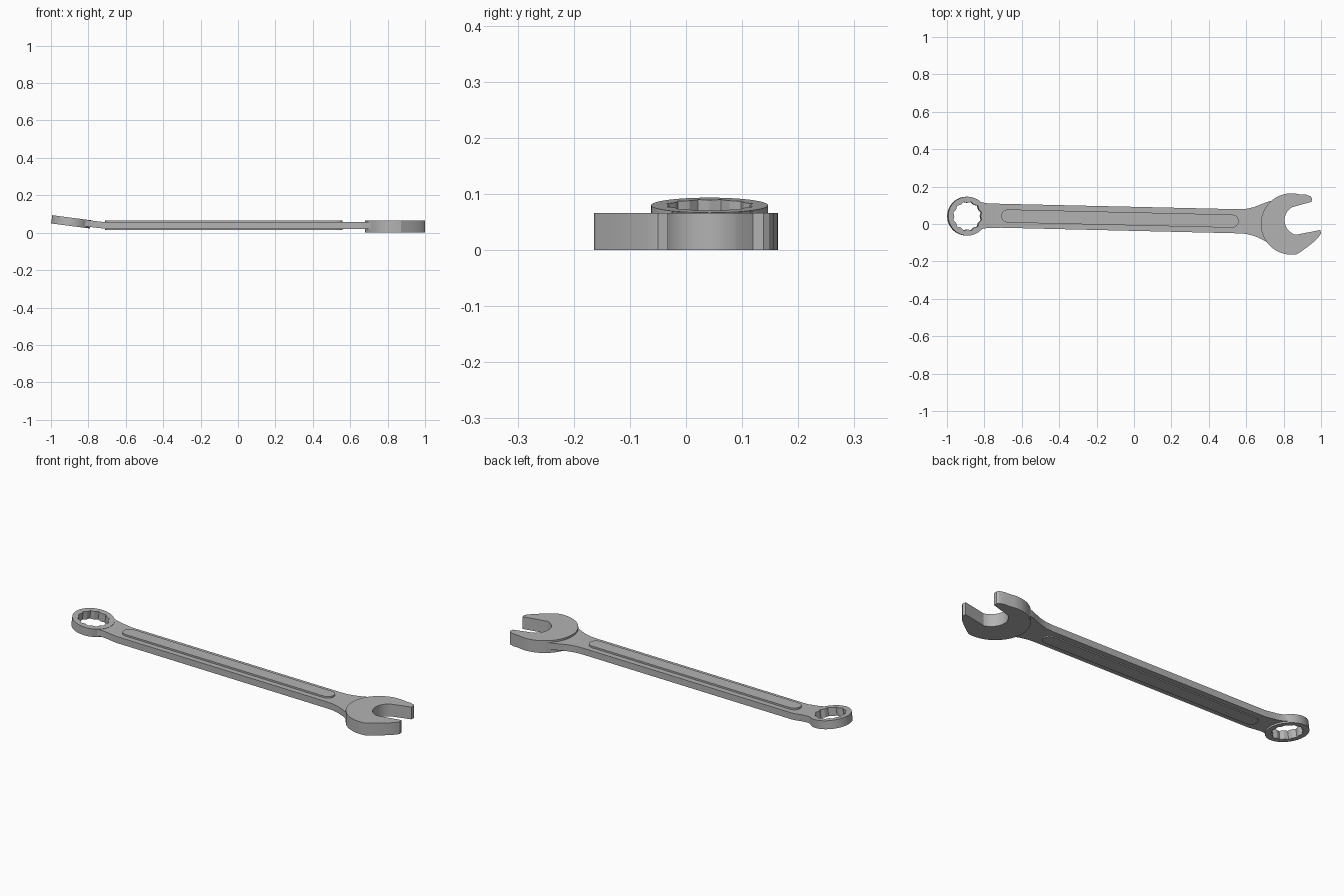
import bpy, bmesh
from math import sin, cos, radians, pi
from mathutils import Matrix

cube = bpy.data.objects.get("Cube")
if cube:
    bpy.data.objects.remove(cube, do_unlink=True)

steel = bpy.data.materials.new("steel grey")
steel.use_nodes = True
steel.diffuse_color = (0.45, 0.45, 0.45, 1)
steel.node_tree.nodes["Principled BSDF"].inputs["Base Color"].default_value = (0.45, 0.45, 0.45, 1)


def arc(cx, cy, r, start, end, n):
    angles = [radians(start + (end - start) * i / n) for i in range(n + 1)]
    return [(cx + r * cos(a), cy + r * sin(a)) for a in angles]


def finish(name, bm):
    bmesh.ops.recalc_face_normals(bm, faces=bm.faces)
    mesh = bpy.data.meshes.new(name)
    bm.to_mesh(mesh)
    bm.free()
    mesh.materials.append(steel)
    obj = bpy.data.objects.new(name, mesh)
    bpy.context.collection.objects.link(obj)
    return obj


def prism(name, outline, z0, z1, matrix=Matrix()):
    bm = bmesh.new()
    face = bm.faces.new([bm.verts.new((x, y, z0)) for x, y in outline])
    ext = bmesh.ops.extrude_face_region(bm, geom=[face])["geom"]
    verts = [g for g in ext if isinstance(g, bmesh.types.BMVert)]
    bmesh.ops.translate(bm, verts=verts, vec=(0, 0, z1 - z0))
    bm.transform(matrix)
    return finish(name, bm)


def activate(obj):
    bpy.ops.object.select_all(action="DESELECT")
    obj.select_set(True)
    bpy.context.view_layer.objects.active = obj


# Open jaw: round head, two tips and a throat turned about 15 degrees
outline = arc(0.842, 0, 0.164, 75, 280, 44)
outline += [(0.90, -0.142), (0.935, -0.117), (0.97, -0.088), (0.99, -0.066), (1.0, -0.05), (0.996, -0.032)]
outline += arc(0.885, 0.02, 0.08, 256, 119, 20)
outline += [(0.95, 0.119), (0.951, 0.138), (0.944, 0.148), (0.92, 0.157)]
jaw = prism("open_jaw", outline, 0, 0.066)

# Handle: lofted stations of x, right edge and left edge, bent up at the ring end
stations = [(-0.85, -0.045, 0.135), (-0.83, -0.034, 0.123), (-0.81, -0.026, 0.115),
            (-0.78, -0.021, 0.110), (-0.71, -0.02, 0.108), (0.56, -0.05, 0.079),
            (0.60, -0.053, 0.081), (0.64, -0.063, 0.09), (0.67, -0.075, 0.101),
            (0.70, -0.091, 0.113), (0.725, -0.106, 0.122), (0.75, -0.12, 0.125)]
bm = bmesh.new()
loops = []
for x, lo, hi in stations:
    lift = max(0, -0.71 - x) * 0.12
    corners = [(lo, 0.021), (hi, 0.021), (hi, 0.056), (lo, 0.056)]
    loops.append([bm.verts.new((x, y, z + lift)) for y, z in corners])
for a, b in zip(loops, loops[1:]):
    for i in range(4):
        j = (i + 1) % 4
        bm.faces.new((a[i], a[j], b[j], b[i]))
bm.faces.new(loops[0])
bm.faces.new(loops[-1])
handle = finish("handle", bm)

# Raised rounded strip on both faces of the handle
half = 0.6
strip = arc(half, 0, 0.035, -90, 90, 12) + arc(-half, 0, 0.035, 90, 270, 12)
place = Matrix.Translation((-0.075, 0.029, 0)) @ Matrix.Rotation(-0.023, 4, "Z")
pad = prism("raised_strip", strip, 0.015, 0.065, place)

# Tilted ring end with a twelve-point bore
tilt = Matrix.Translation((-0.893, 0.042, 0.058)) @ Matrix.Rotation(0.13, 4, "Y")
ring = prism("ring_end", arc(0, 0, 0.104, 0, 354.375, 63), -0.0222, 0.0222, tilt)
bore = []
for i in range(24):
    r = 0.079 if i % 2 else 0.071
    bore.append((r * cos(i * pi / 12), r * sin(i * pi / 12)))
cutter = prism("bore_cutter", bore, -0.1, 0.1, tilt)
cutter.hide_render = True
for obj in (ring, handle):
    mod = obj.modifiers.new("bore", "BOOLEAN")
    mod.operation = "DIFFERENCE"
    mod.solver = "EXACT"
    mod.object = cutter
    activate(obj)
    bpy.ops.object.modifier_apply(modifier=mod.name)
bpy.data.objects.remove(cutter, do_unlink=True)

# Smooth round walls, keep hard edges
for obj in (jaw, handle, pad, ring):
    activate(obj)
    bpy.ops.object.shade_smooth_by_angle(angle=radians(22))
